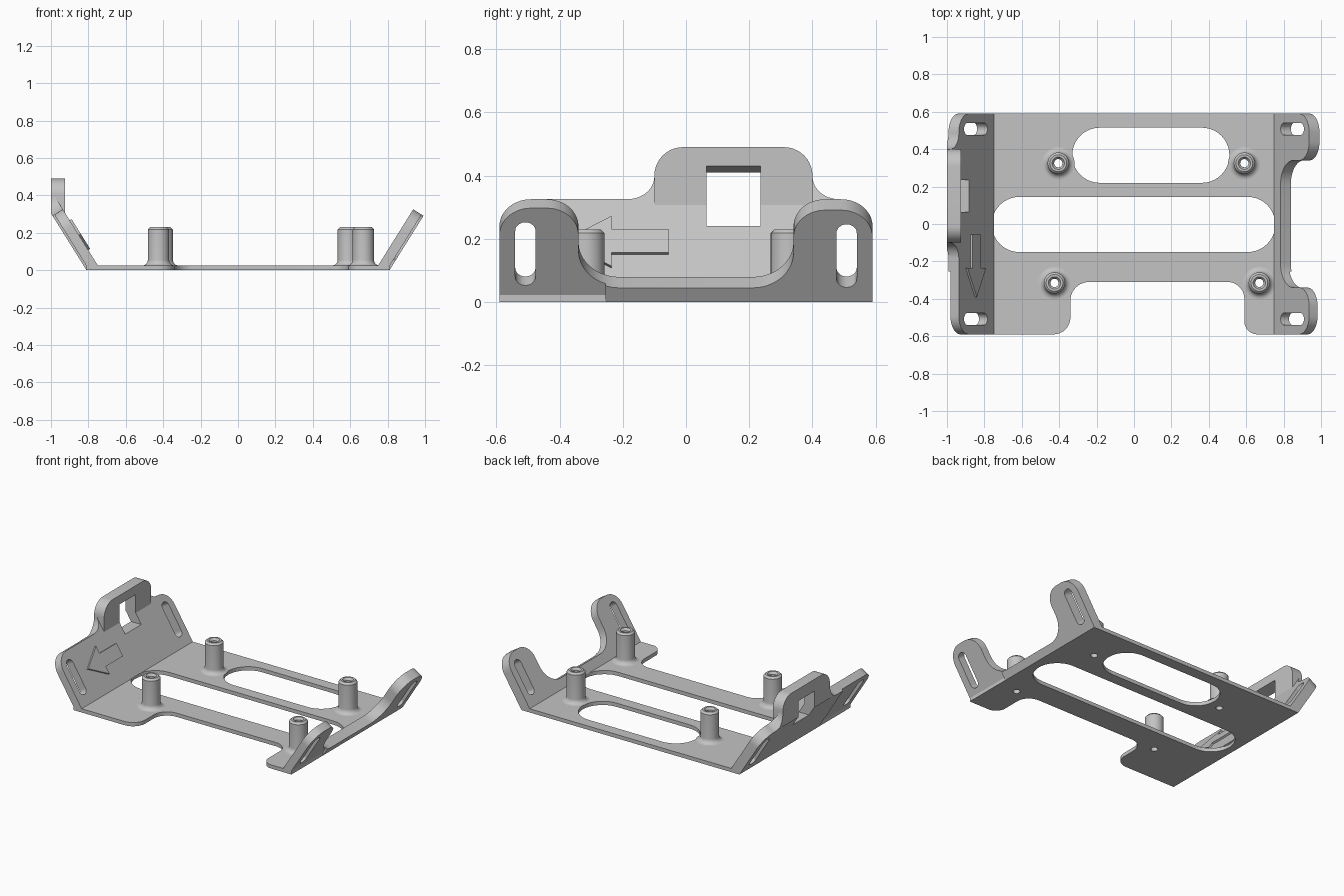
import bpy, bmesh
from math import cos, sin, pi, radians
from mathutils import Vector

if "Cube" in bpy.data.objects:
    bpy.data.objects.remove(bpy.data.objects["Cube"])

grey = bpy.data.materials.new("light grey")
grey.use_nodes = True
colour = (0.55, 0.55, 0.55, 1)
grey.diffuse_color = colour
grey.node_tree.nodes["Principled BSDF"].inputs["Base Color"].default_value = colour

TILT = radians(58)
C, S = cos(TILT), sin(TILT)
FOOT, WALL, PLATE, DEPTH = 0.81, 0.065, 0.025, 0.59


def rounded(corners, steps=10):
    """Outline with rounded right-angle corners, given as (u, v, radius)."""
    out = []
    for i, (u, v, r) in enumerate(corners):
        p = Vector((u, v))
        if r == 0:
            out.append(p)
            continue
        a = (Vector(corners[i - 1][:2]) - p).normalized()
        b = (Vector(corners[(i + 1) % len(corners)][:2]) - p).normalized()
        for k in range(steps + 1):
            t = pi / 2 * k / steps
            out.append(p + r * (a * (1 - sin(t)) + b * (1 - cos(t))))
    return out


def rect(u0, u1, v0, v1, r=0):
    return rounded([(u0, v0, r), (u1, v0, r), (u1, v1, r), (u0, v1, r)])


def finish(name, bm):
    bmesh.ops.recalc_face_normals(bm, faces=bm.faces)
    mesh = bpy.data.meshes.new(name)
    bm.to_mesh(mesh)
    bm.free()
    mesh.materials.append(grey)
    ob = bpy.data.objects.new(name, mesh)
    bpy.context.collection.objects.link(ob)
    return ob


def prism(name, outline, d0, d1, place):
    """Extrude an outline from depth d0 to d1, placed by place(u, v, d)."""
    bm = bmesh.new()
    lo = [bm.verts.new(place(p[0], p[1], d0)) for p in outline]
    hi = [bm.verts.new(place(p[0], p[1], d1)) for p in outline]
    bm.faces.new(lo)
    bm.faces.new(hi)
    for i in range(len(lo)):
        bm.faces.new((lo[i - 1], lo[i], hi[i], hi[i - 1]))
    return finish(name, bm)


def cut(ob, *cutters):
    for c in cutters:
        c.hide_render = True
        c.hide_viewport = True
        c.display_type = 'WIRE'
        m = ob.modifiers.new("cut", 'BOOLEAN')
        m.operation, m.object, m.solver = 'DIFFERENCE', c, 'EXACT'


def smooth(ob):
    bpy.ops.object.select_all(action='DESELECT')
    ob.select_set(True)
    bpy.context.view_layer.objects.active = ob
    bpy.ops.object.shade_smooth_by_angle(angle=radians(30))


def flat(u, v, d):
    return (u, v, d)


def sideways(u, v, d):
    return (d, u, v)


def slant(side):
    """Map (y, distance up the slope, depth inward) onto a sloping wall."""
    def place(y, s, d):
        if s == 0 and d == WALL:
            s = (PLATE - C * d) / S     # inner foot meets the plate top
        return (side * (FOOT + C * s - S * d), y, S * s + C * d)
    return place


# Base plate with front recess, two long openings and screw holes
posts = [(-0.405, 0.325), (0.59, 0.325), (-0.425, -0.315), (0.67, -0.315)]
base = prism("base_plate", rounded([
    (-FOOT, -DEPTH, 0), (-0.34, -DEPTH, 0.09), (-0.34, -0.31, 0.1),
    (0.59, -0.31, 0.09), (0.59, -DEPTH, 0.07), (FOOT, -DEPTH, 0),
    (FOOT, DEPTH, 0), (-FOOT, DEPTH, 0)]), 0, PLATE, flat)
cut(base,
    prism("rear_opening_cutter", rect(-0.33, 0.51, 0.22, 0.515, 0.147), -0.1, 0.1, flat),
    prism("middle_opening_cutter", rect(-0.76, 0.755, -0.15, 0.145, 0.147), -0.1, 0.1, flat))
for x, y in posts:
    hole = [(x + 0.022 * cos(k * pi / 12), y + 0.022 * sin(k * pi / 12)) for k in range(24)]
    cut(base, prism("screw_hole_cutter", hole, -0.1, 0.1, flat))
smooth(base)

# Hollow standoffs with flared feet
profile = [(0.022, PLATE), (0.022, 0.215), (0.033, 0.23), (0.045, 0.23), (0.057, 0.218)]
profile += [(0.087 - 0.03 * cos(k * pi / 12), 0.055 - 0.03 * sin(k * pi / 12)) for k in range(7)]
for i, (x, y) in enumerate(posts):
    bm = bmesh.new()
    vs = [bm.verts.new((r, 0, z)) for r, z in profile]
    es = [bm.edges.new(pair) for pair in zip(vs, vs[1:])]
    bmesh.ops.spin(bm, geom=vs + es, axis=(0, 0, 1), cent=(0, 0, 0), angle=2 * pi, steps=32)
    bmesh.ops.remove_doubles(bm, verts=bm.verts, dist=1e-4)
    post = finish(f"standoff_{i + 1}", bm)
    post.location = (x, y, 0)
    smooth(post)

# Sloping side walls
TOP, RIM = 0.343, 0.053
left_wall = prism("left_wall", rounded([
    (-DEPTH, 0, 0), (DEPTH, 0, 0), (DEPTH, TOP, 0.1), (0.34, TOP, 0.1),
    (0.34, RIM, 0.13), (-0.34, RIM, 0.13), (-0.34, TOP, 0.1), (-DEPTH, TOP, 0.1)]),
    0, WALL, slant(1))
right_wall = prism("right_wall", rounded([
    (-DEPTH, 0, 0), (DEPTH, 0, 0), (DEPTH, TOP, 0.1), (0.4, TOP, 0.085),
    (0.4, 0.44, 0), (-0.1, 0.44, 0), (-0.1, TOP, 0.085), (-DEPTH, TOP, 0.1)]),
    0, WALL, slant(-1))

# Slots and thinner front end on both walls
for wall, side in ((left_wall, 1), (right_wall, -1)):
    for y in (-0.508, 0.508):
        cut(wall, prism("slot_cutter", rect(y - 0.032, y + 0.032, 0.055, 0.29, 0.0319),
                        -0.1, 0.2, slant(side)))
    cut(wall, prism("thinning_cutter", rect(-0.7, -0.255, -0.1, 0.6), -0.1, 0.012, slant(side)))

# Upright tab with a window, on the right wall
tab = prism("right_tab", rounded([
    (-0.1, 0.3, 0), (0.4, 0.3, 0), (0.4, 0.49, 0.09), (-0.1, 0.49, 0.09)]),
    -1, -0.925, sideways)
window = prism("window_cutter", [(-1.1, 0.24), (-0.7, 0.24), (-0.7, 0.49), (-0.925, 0.43),
                                 (-1.0, 0.41), (-1.1, 0.383)],
               0.065, 0.235, lambda u, v, d: (u, d, v))
trim = prism("outer_trim_cutter", rect(-0.7, 0.7, -0.1, 0.7), -1.3, -1, sideways)
cut(tab, window)
cut(right_wall, window, trim)
for ob in (left_wall, right_wall, tab):
    smooth(ob)

# Raised arrow pointing to the front
arrow = [(-0.055, 0.136), (-0.055, 0.225), (-0.26, 0.225), (-0.235, 0.274),
         (-0.39, 0.18), (-0.235, 0.086), (-0.26, 0.136)]
arrow = [(-0.235 if y == -0.26 else y, s) for y, s in arrow]
prism("raised_arrow", arrow, WALL - 0.005, WALL + 0.012, slant(-1))
